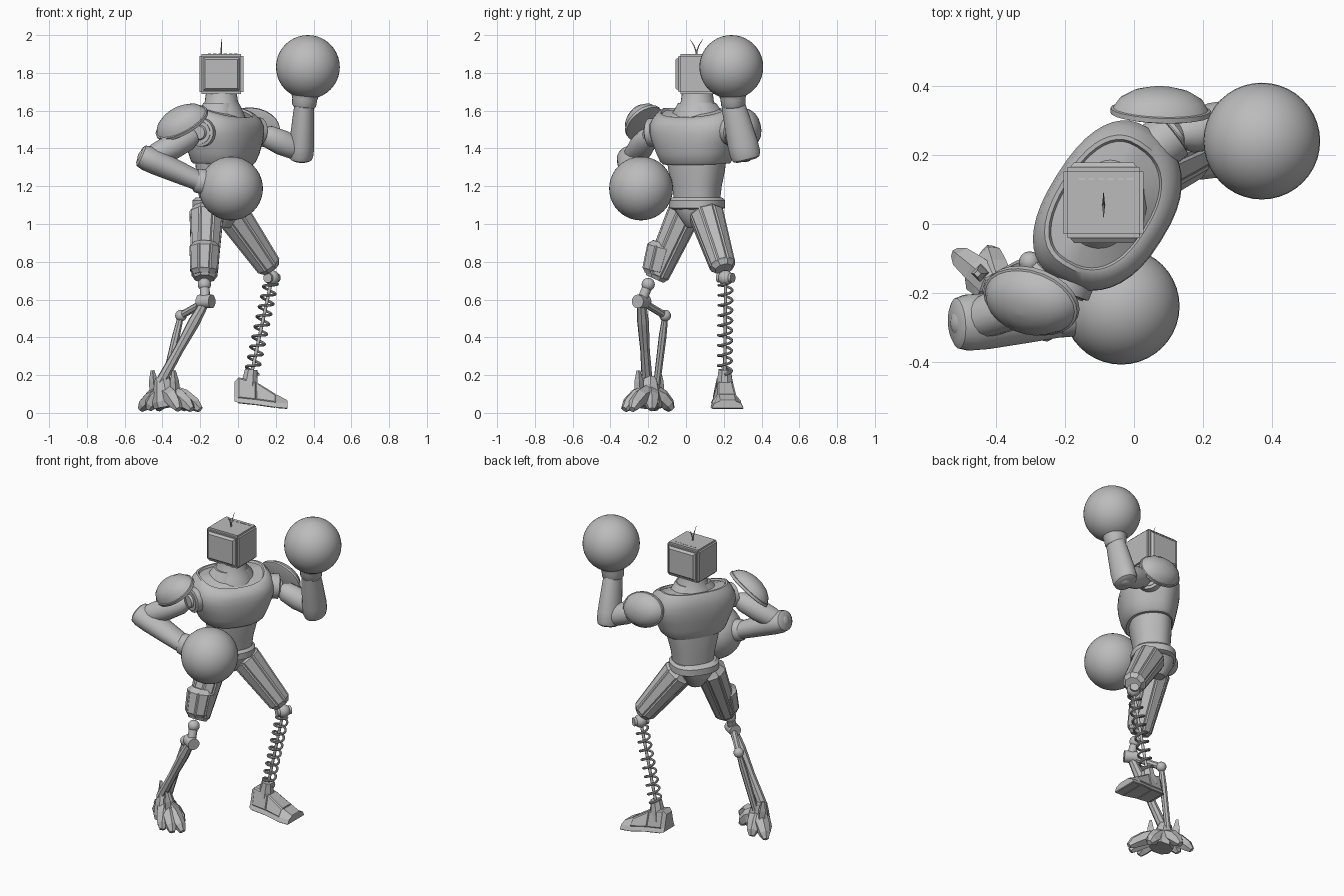
import bpy, bmesh
from math import sin, cos, pi, radians, copysign
from mathutils import Vector as V, Matrix

if "Cube" in bpy.data.objects:
    bpy.data.objects.remove(bpy.data.objects["Cube"])

grey = bpy.data.materials.new("plain grey")
grey.use_nodes = True
grey.diffuse_color = (0.5, 0.5, 0.5, 1)
grey.node_tree.nodes["Principled BSDF"].inputs["Base Color"].default_value = (0.5, 0.5, 0.5, 1)


def finish(name, bm, smooth=True):
    bmesh.ops.recalc_face_normals(bm, faces=bm.faces[:])
    me = bpy.data.meshes.new(name)
    bm.to_mesh(me)
    bm.free()
    me.materials.append(grey)
    if smooth:
        me.shade_smooth()
        me.set_sharp_from_angle(angle=radians(38))
    ob = bpy.data.objects.new(name, me)
    bpy.context.collection.objects.link(ob)
    return ob


def skin(name, rings, smooth=True, panel=0):
    """Loft closed rings of points, capping both ends."""
    bm = bmesh.new()
    loops = [[bm.verts.new(p) for p in ring] for ring in rings]
    n = len(loops[0])
    sides = []
    for a, b in zip(loops, loops[1:]):
        for i in range(n):
            j = (i + 1) % n
            sides.append(bm.faces.new((a[i], a[j], b[j], b[i])))
    bm.faces.new(loops[0])
    bm.faces.new(loops[-1])
    if panel:
        bmesh.ops.recalc_face_normals(bm, faces=bm.faces[:])
        big = [f for f in sides if f.calc_area() > 0.004]
        bmesh.ops.inset_individual(bm, faces=big, thickness=panel, depth=panel * 0.7)
    return finish(name, bm, smooth)


def tube(name, pts, radii, n=20, ref=(0.13, 0.2, 1), flat=1, axis=None, smooth=True, panel=0):
    """Sweep an ellipse; flat stretches it along ref."""
    pts, rings = [V(p) for p in pts], []
    for k, p in enumerate(pts):
        t = axis or pts[min(k + 1, len(pts) - 1)] - pts[max(k - 1, 0)]
        s = t.cross(V(ref)).normalized()
        w = s.cross(t).normalized()
        ang = [2 * pi * (i + 0.5) / n for i in range(n)]
        rings.append([p + radii[k] * (cos(a) * s + flat * sin(a) * w) for a in ang])
    return skin(name, rings, smooth, panel)


def limb(name, p, q, prof, **kw):
    """Straight loft from p to q; prof holds (fraction, radius)."""
    p, q = V(p), V(q)
    return tube(name, [p.lerp(q, t) for t, r in prof], [r for t, r in prof], axis=q - p, **kw)


def rod(name, p, q, r, **kw):
    return limb(name, p, q, [(0, r), (1, r)], **kw)


def ball(name, c, r, seg=24):
    bm = bmesh.new()
    bmesh.ops.create_uvsphere(bm, u_segments=seg, v_segments=seg // 2, radius=r,
                              matrix=Matrix.Translation(c))
    return finish(name, bm)


def dome(name, c, normal, ref, r, flat, h):
    c, nrm = V(c), V(normal).normalized()
    prof = [(-0.15, 0.9), (-0.1, 1), (0.1, 1), (0.13, 0.95), (0.5, 0.83), (0.8, 0.58), (0.95, 0.3), (1, 0.02)]
    limb(name, c, c + nrm * h, [(t, k * r) for t, k in prof], ref=ref, flat=flat, n=24)


# Body: squarish sections turned so the chest faces diagonally
TURN = radians(58)
LEFT, FRONT = V((cos(TURN), sin(TURN), 0)), V((sin(TURN), -cos(TURN), 0))


def body(name, centre, sections, n=40):
    rings = []
    for z, w, f, b, dip in sections:
        ring = []
        for i in range(n):
            c, s = (copysign(abs(k(2 * pi * i / n)) ** 0.83, k(2 * pi * i / n)) for k in (cos, sin))
            d = (f if s > 0 else b) * s
            ring.append(V((*centre, z - dip * max(d, 0))) + LEFT * w * c + FRONT * d)
        rings.append(ring)
    skin(name, rings)


MID = (-0.093, 0.06)
body("chest", MID, [(1.325, .14, .13, .10, .05), (1.32, .18, .155, .115, .05), (1.335, .195, .17, .125, .05),
                    (1.38, .215, .188, .135, .05), (1.44, .24, .2, .147, .05), (1.49, .256, .203, .154, .08),
                    (1.54, .256, .2, .154, .12), (1.585, .235, .185, .147, .2), (1.615, .21, .16, .13, .32),
                    (1.615, .198, .148, .118, .33), (1.603, .192, .142, .112, .33), (1.605, .13, .11, .09, .25),
                    (1.64, .1, .09, .08, 0)])
body("abdomen", MID, [(1.12, .12, .11, .1, 0), (1.2, .13, .12, .105, 0), (1.28, .15, .135, .11, 0),
                      (1.345, .16, .14, .11, 0)])
body("belt", (-0.1, 0.06), [(1.075, .12, .11, .11, 0), (1.085, .145, .135, .13, 0), (1.125, .145, .135, .13, 0),
                            (1.14, .13, .12, .11, 0)])
body("pelvis", (-0.1, 0.06), [(0.98, .045, .06, .065, 0), (1.0, .06, .08, .085, 0), (1.05, .09, .115, .115, 0),
                              (1.08, .12, .12, .12, 0)], 16)

# Neck and boxy head with raised front and back panels
limb("neck", (-.088, .06, 1.56), (-.088, .06, 1.71), [(0, .13), (.35, .108), (.6, .088), (1, .08)])
bm = bmesh.new()
bmesh.ops.create_cube(bm, size=1, matrix=Matrix.Translation((-.088, .062, 1.794)) @ Matrix.Diagonal((.232, .205, .214, 1)))
bmesh.ops.bevel(bm, geom=bm.edges[:], offset=0.012, segments=2, affect='EDGES')
bm.normal_update()
ends = [f for f in bm.faces if abs(f.normal.y) > 0.99 and f.calc_area() > 0.01]
bmesh.ops.inset_individual(bm, faces=ends, thickness=0.01, depth=0)
bmesh.ops.inset_individual(bm, faces=ends, thickness=0.016, depth=0.014)
finish("head", bm)
for i in range(6):
    x = -.16 + i * .028
    rod("head_vent", (x, .13, 1.9), (x + .018, .13, 1.9), .004, n=4, smooth=False)
for dy in (-.035, .035):
    tube("antenna", [(-.088, .055 + dy * t * t, 1.89 + .09 * t) for t in (0, .3, .6, 1)],
         [.004, .004, .003, .001], n=6, ref=(1, 0, 0))


# Arms
def arm(side, shoulder, joint, elbow, wrist, glove):
    sh, jo, el, wr, gl = map(V, (shoulder, joint, elbow, wrist, glove))
    out = (jo - sh).normalized()
    rod(side + "_shoulder_link", sh, jo, .055)
    limb(side + "_shoulder_disc", jo - out * .05, jo + out * .035,
         [(0, .06), (.1, .075), (.75, .075), (.8, .06), (.85, .06), (.85, .04), (1, .035)])
    limb(side + "_upper_arm", jo.lerp(el, .12), el, [(0, .04), (.15, .06), (.5, .068), (.8, .062), (1, .05)], n=14)
    ball(side + "_elbow", el, .058)
    start = el - (wr - el).normalized() * .05
    limb(side + "_forearm", start, wr, [(0, .045), (.03, .06), (.12, .067), (.3, .067), (.7, .059), (1, .052)],
         n=20, ref=(0, 1, 0), flat=1.22)
    limb(side + "_glove_cuff", wr - (gl - wr) * .06, gl,
         [(0, .056), (.05, .064), (.2, .066), (.35, .076), (.5, .1), (.65, .13), (.85, .14)], n=28)
    ball(side + "_glove", gl, .169, 40)


arm("right", (-.14, -.05, 1.49), (-.195, -.18, 1.485), (-.475, -.285, 1.345), (-.215, -.265, 1.23),
    (-.037, -.238, 1.188))
arm("left", (.01, .18, 1.5), (.1, .25, 1.49), (.335, .31, 1.385), (.35, .25, 1.63), (.37, .24, 1.831))
dome("right_shoulder_pad", (-.297, -.222, 1.535), (-.43, -.5, .72), (-.85, .12, -.45), .112, 1.36, .08)
dome("left_shoulder_pad", (.077, .325, 1.51), (.05, 1, .25), (1, -.05, -.15), .108, 1.35, .072)

# Thighs with long raised armour panels
limb("right_thigh", (-.165, .01, 1.1), (-.178, -.165, .71), [(0, .06), (.1, .09), (.96, .066), (1, .055)],
     n=8, smooth=False, panel=.01, ref=(0, 1, 0))
limb("right_thigh_guard", (-.175, -.12, .9), (-.18, -.165, .73), [(0, .06), (.12, .082), (.9, .073), (1, .06)],
     n=8, smooth=False, panel=.008, ref=(1, 0, 0))
limb("left_thigh", (-.055, .095, 1.09), (.175, .2, .76), [(0, .06), (.12, .09), (.95, .066), (1, .05)],
     n=8, smooth=False, panel=.01, ref=(0, 1, 0))

# Right lower leg: hinged struts
knee, pivot = V((-.178, -.2, .68)), V((-.172, -.235, .59))
ball("right_knee", knee, .035)
rod("right_knee_link", knee, pivot, .026, n=12)
rod("right_knee_hinge", pivot - FRONT * .04, pivot + FRONT * .04, .036)
limb("right_shin", pivot, (-.41, -.205, .16), [(0, .024), (.25, .032), (.6, .026), (1, .03)], n=8, smooth=False)
rear = V((-.302, -.11, .515))
rod("right_rear_link", pivot, rear, .02, n=8, smooth=False)
ball("right_rear_joint", rear, .031, 16)
limb("right_rear_strut", rear, (-.39, -.155, .15), [(0, .016), (.3, .021), (1, .019)], n=8, smooth=False)

# Right clawed foot, long and narrow along its heading
ankle = V((-.385, -.19, 0))
limb("claw_ankle", (-.4, -.19, .19), (-.375, -.2, .03), [(0, .04), (.3, .055), (.8, .075), (1, .07)], n=8,
     smooth=False)
for tip in ((-.2, -.285), (-.245, -.325), (-.315, -.33), (-.27, -.18), (-.515, -.085), (-.42, -.075), (-.475, -.16)):
    d = V((*tip, 0)) - ankle
    tube("claw_toe", [ankle + d * t + V((0, 0, z)) for t, z in ((.15, .1), (.55, .08), (.85, .044), (1, .018))],
         [.05, .045, .036, .018], n=6, ref=(0, 0, 1), smooth=False)
for x, y in ((-.44, -.14), (-.33, -.245)):
    p = V((x, y, 0))
    limb("claw_spur", p + V((0, 0, .08)), p * 1.03 + V((0, 0, .225)), [(0, .026), (.6, .024), (1, .01)], n=4,
         smooth=False)

# Left lower leg: coil spring round a thin rod
top, low = V((.18, .21, .715)), V((.07, .205, .2))
ball("left_knee", top, .04)
rod("left_knee_hinge", top - LEFT * .045, top + LEFT * .045, .026)
rod("spring_rod", top, low, .009, n=10)
axis = (low - top).normalized()
e1 = axis.cross(V((0, 1, 0))).normalized()
e2 = axis.cross(e1)
steps, turns = 180, 9
coil = []
for i in range(steps + 1):
    a = 2 * pi * turns * i / steps
    coil.append(top.lerp(low, .05 + .93 * i / steps) + .036 * (cos(a) * e1 + sin(a) * e2))
tube("spring_coil", coil, [.007] * len(coil), n=8, ref=axis)

# Left boot
limb("boot_ankle", low + V((0, 0, .03)), (.055, .205, .11), [(0, .035), (.3, .04), (1, .055)], n=8, smooth=False)
boot = []
for x, half, low_z, high_z in ((-.018, .045, .06, .165), (0, .055, .055, .185), (.095, .06, .045, .16),
                               (.2, .075, .03, .095), (.262, .072, .025, .062)):
    y = .2 + .08 * x
    boot.append([V((x, y - half - .012, low_z)), V((x, y + half + .012, low_z)), V((x, y + half, low_z + .025)),
                 V((x, y + half * .6, high_z)), V((x, y - half * .6, high_z)), V((x, y - half, low_z + .025))])
skin("boot", boot, smooth=False, panel=.006)
